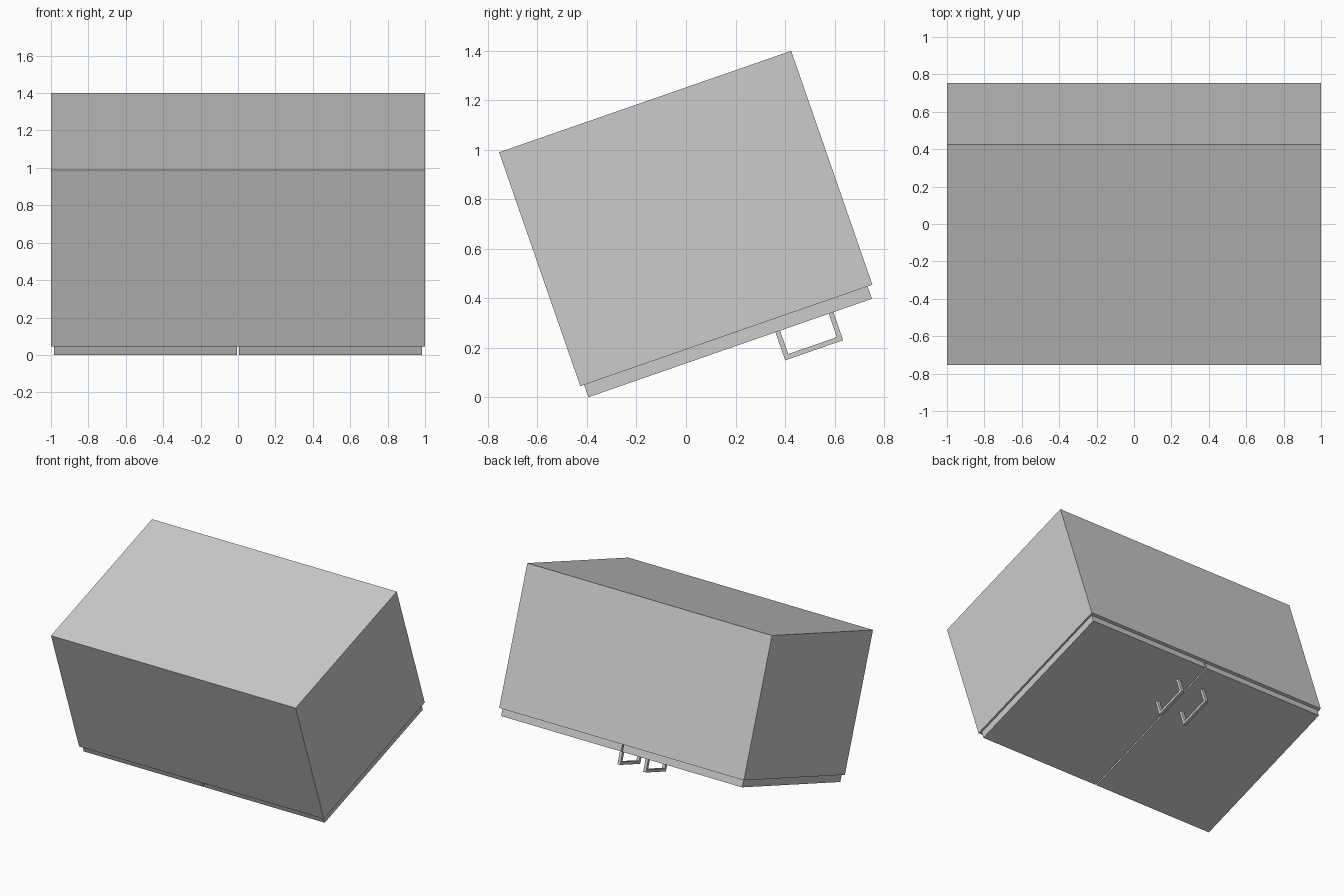
import bpy, bmesh, math
from mathutils import Matrix, Vector

cube = bpy.data.objects.get("Cube")
if cube:
    bpy.data.objects.remove(cube, do_unlink=True)

# One plain grey for the whole cabinet
grey = bpy.data.materials.new("plain_grey")
grey.use_nodes = True
colour = (0.6, 0.6, 0.6, 1.0)
grey.diffuse_color = colour
grey.node_tree.nodes["Principled BSDF"].inputs["Base Color"].default_value = colour

# The cabinet is tipped about its lower front edge.
# Local axes: x = width, y = along the door face, z = depth away from the doors.
TILT = Matrix.Translation((0, -0.427, 0.045)) @ Matrix.Rotation(math.radians(19.15), 4, 'X')

LENGTH, DEPTH = 1.249, 1.0        # carcass size along local y and z
INSET, DOOR = 0.0165, 0.053       # door margin and thickness
GAP = 0.005                       # half the slit between the doors


def extrude_profile(name, profile, x0, x1):
    """Extrude a closed (y, z) profile from x0 to x1 and tip it into place."""
    bm = bmesh.new()
    face = bm.faces.new([bm.verts.new((x0, y, z)) for y, z in profile])
    geom = bmesh.ops.extrude_face_region(bm, geom=[face])["geom"]
    moved = [v for v in geom if isinstance(v, bmesh.types.BMVert)]
    bmesh.ops.translate(bm, verts=moved, vec=Vector((x1 - x0, 0, 0)))
    bmesh.ops.recalc_face_normals(bm, faces=bm.faces)
    mesh = bpy.data.meshes.new(name)
    bm.to_mesh(mesh)
    bm.free()
    mesh.materials.append(grey)
    obj = bpy.data.objects.new(name, mesh)
    obj.matrix_world = TILT
    bpy.context.collection.objects.link(obj)
    return obj


def rectangle(y0, y1, z0, z1):
    return [(y0, z0), (y1, z0), (y1, z1), (y0, z1)]


# Carcass
extrude_profile("cabinet_body", rectangle(0, LENGTH, 0, DEPTH), -1, 1)

# U-shaped pull handle outline
h0, h1, out, bar = 0.816, 1.064, -0.173, 0.02
handle = [(h0, -DOOR), (h0, out), (h1, out), (h1, -DOOR),
          (h1 - bar, -DOOR), (h1 - bar, out + bar),
          (h0 + bar, out + bar), (h0 + bar, -DOOR)]

# A door and a handle on each side
for side, s in (("left", 1), ("right", -1)):
    extrude_profile(side + "_door", rectangle(INSET, LENGTH - INSET - 0.004, -DOOR, 0),
                    s * GAP, s * 0.985)
    extrude_profile(side + "_handle", handle, s * 0.094, s * 0.116)
